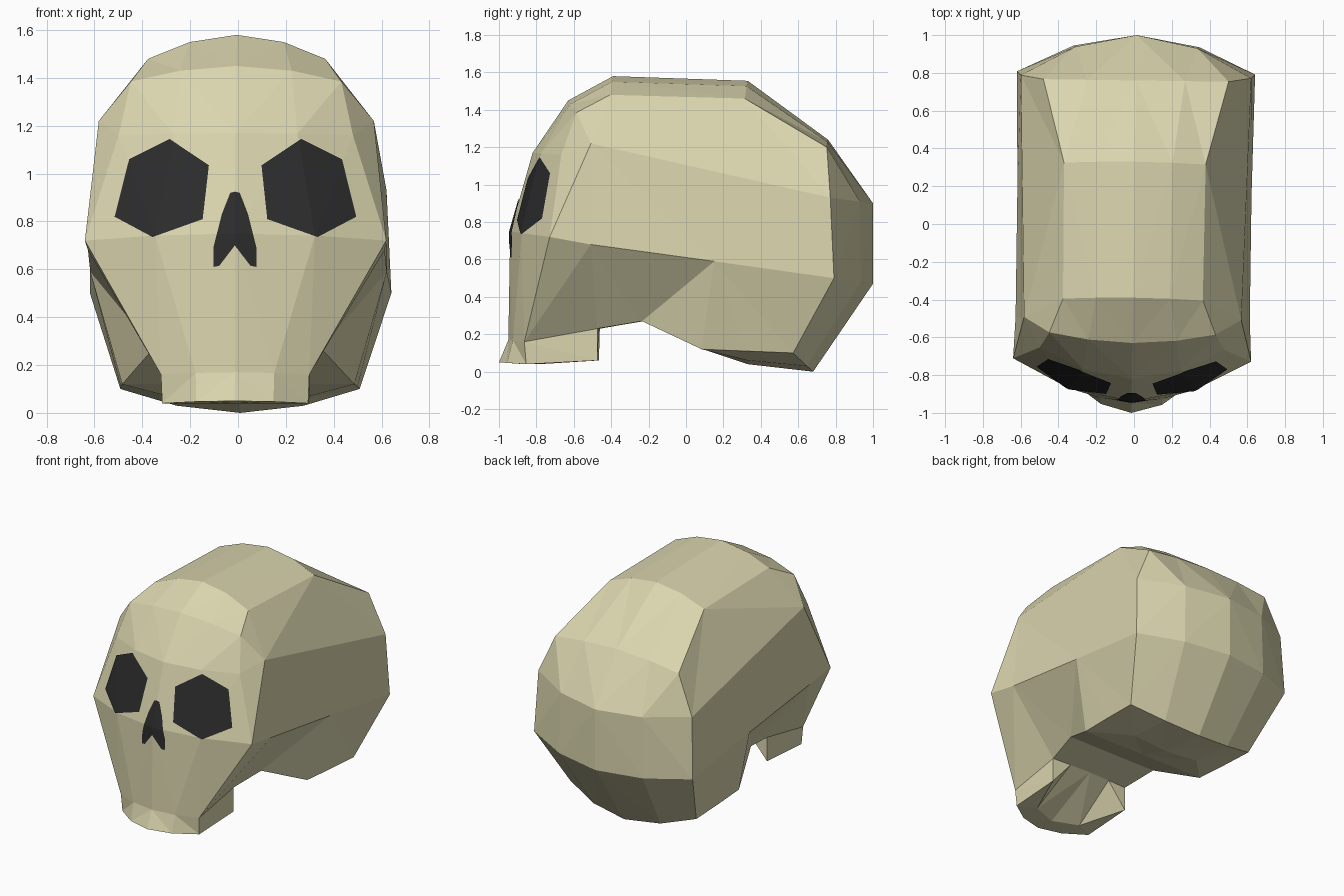
import bpy, bmesh, math
from mathutils import Vector, Matrix

if "Cube" in bpy.data.objects:
    bpy.data.objects.remove(bpy.data.objects["Cube"])

TURN = Matrix.Rotation(-0.014, 4, 'Z')   # the skull is turned very slightly


def material(name, rgb):
    m = bpy.data.materials.new(name)
    m.diffuse_color = (*rgb, 1)
    m.use_nodes = True
    m.node_tree.nodes["Principled BSDF"].inputs["Base Color"].default_value = m.diffuse_color
    return m


bone = material("bone", (0.70, 0.66, 0.42))
dark = material("dark hollow", (0.025, 0.025, 0.026))


def finish(bm, name, mat):
    bm.transform(TURN)
    me = bpy.data.meshes.new(name)
    bm.to_mesh(me)
    me.materials.append(mat)
    ob = bpy.data.objects.new(name, me)
    bpy.context.collection.objects.link(ob)
    return ob


# Profile rows round the skull: centre line (y, z), then side edge (x, y, z)
ROWS = [
    (-1.00, 0.05, 0.305, -0.85, 0.04),   # 0 tooth line
    (-0.95, 0.17, 0.31, -0.86, 0.16),    # 1 upper jaw
    (-0.94, 0.75, 0.63, -0.72, 0.72),    # 2 cheekbones
    (-0.82, 1.17, 0.49, -0.66, 1.16),    # 3 brow
    (-0.63, 1.45, 0.44, -0.58, 1.385),   # 4 forehead
    (-0.39, 1.58, 0.37, -0.40, 1.48),    # 5 crown front
    (0.33, 1.555, 0.375, 0.32, 1.46),    # 6 crown back
    (0.76, 1.24, 0.49, 0.76, 1.20),      # 7 upper back
    (1.00, 0.90, 0.61, 0.78, 0.93),      # 8 back
    (1.00, 0.47, 0.63, 0.80, 0.50),      # 9 lower back
    (0.68, 0.00, 0.50, 0.58, 0.10),      # 10 base
    (0.33, 0.04, 0.495, 0.33, 0.11),     # 11 base
    (0.09, 0.12, 0.485, 0.09, 0.12),     # 12 base front
    (-0.23, 0.27, 0.35, -0.23, 0.27),    # 13 throat
    (-0.46, 0.23, 0.305, -0.47, 0.23),   # 14 palate back
]


def half_faces():
    """Polygons of the right half of the skull."""
    C = [Vector((0, r[0], r[1])) for r in ROWS]
    E = [Vector(r[2:]) for r in ROWS]
    M = []
    for c, e in zip(C, E):
        m = c.lerp(e, 0.3)
        m.x = e.x * 0.53
        M.append(m)
    S = Vector((0.575, -0.50, 1.22))     # temple
    P = Vector((0.62, -0.50, 0.68))      # cheek arch
    Q = Vector((0.62, 0.16, 0.59))       # ear
    J = Vector((0.305, -0.47, 0.06))     # jaw rear corner
    Ci, Mi = Vector((0, -0.86, 0.04)), Vector((0.18, -0.79, 0.04))
    out = []
    # wrap-round strip
    for i in range(len(ROWS) - 1):
        out += [[C[i], C[i+1], M[i+1], M[i]], [M[i], M[i+1], E[i+1], E[i]]]
    # temple, side wall and underside of the cheek
    out += [[E[2], S, E[3]], [E[3], S, E[4]], [E[4], S, E[5]],
            [E[5], S, E[8], E[6]], [E[6], E[8], E[7]],
            [S, E[2], P], [S, P, Q], [S, Q, E[8]], [Q, E[9], E[8]],
            [E[2], E[1], P], [E[1], E[14], P], [E[14], E[13], P],
            [P, E[13], Q], [Q, E[13], E[12]],
            [Q, E[12], E[11]], [Q, E[11], E[10]], [Q, E[10], E[9]]]
    # jaw side, rear, palate and tooth band
    out += [[E[0], J, E[14], E[1]], [M[14], E[14], J],
            [C[14], M[14], Mi, Ci], [M[14], J, Mi], [J, E[0], Mi],
            [Ci, Mi, M[0], C[0]], [Mi, E[0], M[0]]]
    return out


def skull_bmesh():
    bm = bmesh.new()
    for s in (1, -1):
        for poly in half_faces():
            pts = [Vector((p.x * s, p.y, p.z)) for p in poly]
            bm.faces.new([bm.verts.new(p) for p in pts[::s]])
    bmesh.ops.remove_doubles(bm, verts=bm.verts, dist=0.0005)
    bmesh.ops.triangulate(bm, faces=bm.faces[:])
    bmesh.ops.recalc_face_normals(bm, faces=bm.faces[:])
    return bm


def face_plate(name, outline, side):
    """Thin dark patch: the face surface trimmed to a convex x-z outline."""
    bm = skull_bmesh()
    drop = [f for f in bm.faces
            if f.normal.y > -0.2 or f.calc_center_median().y > -0.4]
    bmesh.ops.delete(bm, geom=drop, context='FACES')
    pts = [Vector((x * side, 0, z)) for x, z in outline]
    mid = sum(pts, Vector()) / len(pts)
    for a, b in zip(pts, pts[1:] + pts[:1]):
        n = Vector((b.z - a.z, 0, a.x - b.x))
        if n.dot(mid - a) > 0:
            n = -n
        bmesh.ops.bisect_plane(bm, geom=bm.verts[:] + bm.edges[:] + bm.faces[:],
                               plane_co=a, plane_no=n, clear_outer=True)
    bmesh.ops.translate(bm, verts=bm.verts[:], vec=(0, -0.006, 0))
    return finish(bm, name, dark)


# Skull
finish(skull_bmesh(), "skull", bone)

# Eye sockets and nose opening
EYE = [(0.275, 1.145), (0.445, 1.06), (0.505, 0.82),
       (0.345, 0.735), (0.135, 0.81), (0.11, 1.035)]
NOSE = [(0, 0.925), (0.02, 0.92), (0.055, 0.83), (0.09, 0.69),
        (0.09, 0.61), (0.065, 0.615), (0, 0.70)]
for side, label in ((1, "right"), (-1, "left")):
    face_plate(label + "_eye_socket", EYE, side)
    face_plate(label + "_nose_opening", NOSE, side)
